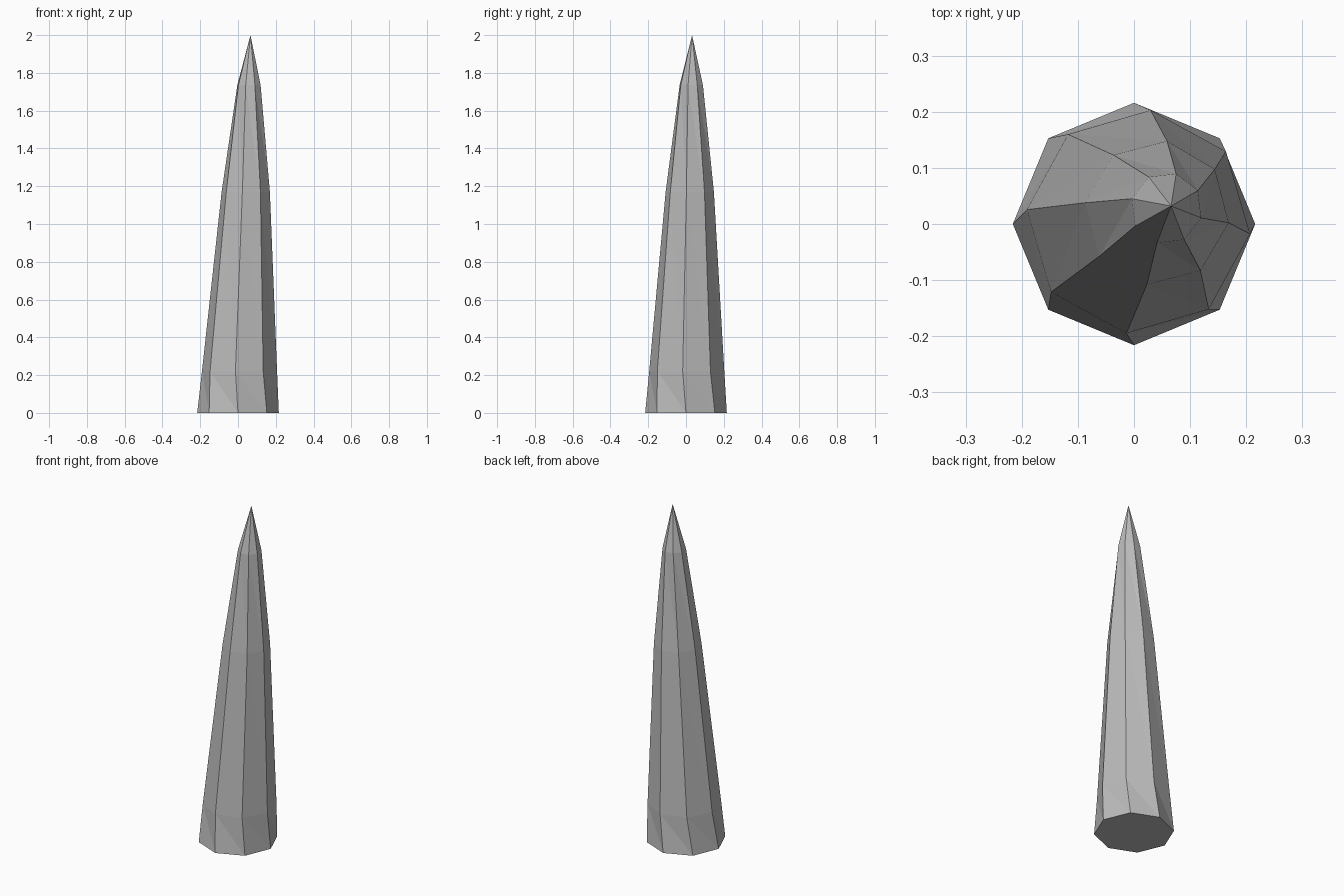
import bpy, bmesh
from math import cos, sin, radians

cube = bpy.data.objects.get("Cube")
if cube:
    bpy.data.objects.remove(cube, do_unlink=True)

SIDES = 8
# Leaning, twisting rings: centre x, centre y, height, radius, twist in degrees
RINGS = [
    (0.0, 0.0, 0.0, 0.216, 0.0),
    (0.008, 0.004, 0.22, 0.2, -6.2),
    (0.041, 0.02, 1.17, 0.129, -8.0),
    (0.058, 0.028, 1.735, 0.064, -15.5),
]
TIP = (0.066, 0.032, 2.0)


def add_ring(bm, cx, cy, z, radius, twist):
    angles = [radians(twist + 360 * i / SIDES) for i in range(SIDES)]
    return [bm.verts.new((cx + radius * cos(a), cy + radius * sin(a), z)) for a in angles]


# Stone grey
stone = bpy.data.materials.new("stone_grey")
stone.use_nodes = True
grey = (0.5, 0.5, 0.5, 1.0)
stone.diffuse_color = grey
stone.node_tree.nodes["Principled BSDF"].inputs["Base Color"].default_value = grey

# Faceted spike
bm = bmesh.new()
rings = [add_ring(bm, *r) for r in RINGS]
tip = bm.verts.new(TIP)
bm.faces.new(rings[0][::-1])
for i in range(SIDES):
    j = (i + 1) % SIDES
    for low, high in zip(rings, rings[1:]):
        bm.faces.new((low[i], low[j], high[i]))
        bm.faces.new((low[j], high[j], high[i]))
    bm.faces.new((rings[-1][i], rings[-1][j], tip))

mesh = bpy.data.meshes.new("spike")
bm.to_mesh(mesh)
bm.free()
mesh.materials.append(stone)
spike = bpy.data.objects.new("spike", mesh)
bpy.context.collection.objects.link(spike)
